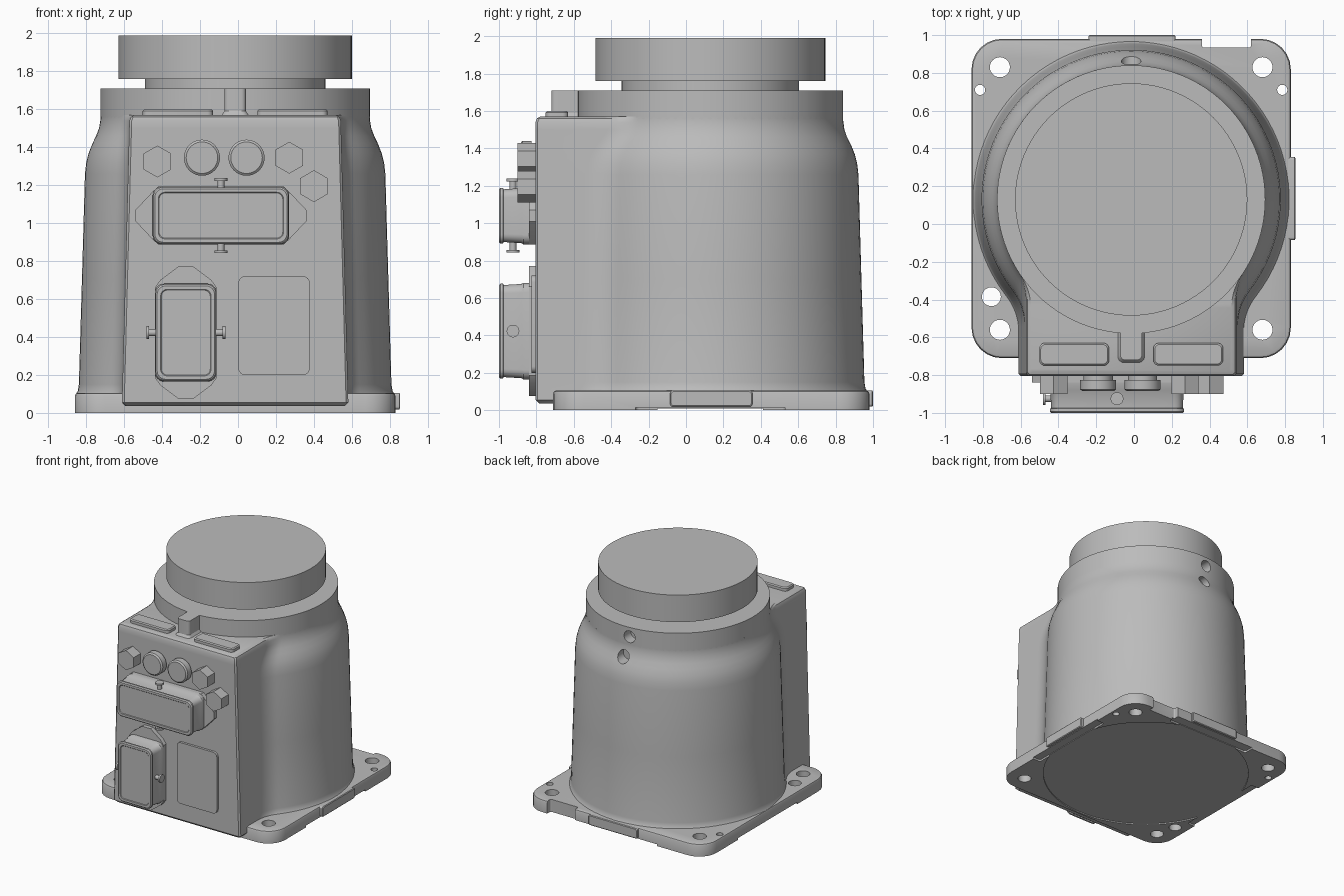
import bpy, bmesh
from math import sin, cos, pi, sqrt, atan2
from mathutils import Vector

if "Cube" in bpy.data.objects:
    bpy.data.objects.remove(bpy.data.objects["Cube"])

grey = bpy.data.materials.new("cast grey")
grey.use_nodes = True
colour = (0.5, 0.5, 0.5, 1)
grey.diffuse_color = colour
grey.node_tree.nodes["Principled BSDF"].inputs["Base Color"].default_value = colour

CX, CY = -0.015, 0.13      # main axis
FACE = -0.805              # front panel plane


def smooth(ob):
    bpy.ops.object.select_all(action='DESELECT')
    ob.select_set(True)
    bpy.context.view_layer.objects.active = ob
    bpy.ops.object.shade_smooth_by_angle(angle=0.55)


def stack(name, rings):
    """Skin a list of equal-length 3D rings and cap both ends."""
    bm = bmesh.new()
    loops = [[bm.verts.new(p) for p in ring] for ring in rings]
    n = len(loops[0])
    for a, b in zip(loops, loops[1:]):
        for i in range(n):
            j = (i + 1) % n
            bm.faces.new((a[i], a[j], b[j], b[i]))
    bm.faces.new(loops[0])
    bm.faces.new(loops[-1])
    bmesh.ops.recalc_face_normals(bm, faces=bm.faces)
    me = bpy.data.meshes.new(name)
    bm.to_mesh(me)
    bm.free()
    me.materials.append(grey)
    ob = bpy.data.objects.new(name, me)
    bpy.context.collection.objects.link(ob)
    smooth(ob)
    return ob


def put(points, depth, axis):
    """Place a 2D outline at a depth along an axis."""
    if axis == 'z':
        return [(u, v, depth) for u, v in points]
    if axis == 'y':
        return [(u, depth, v) for u, v in points]
    return [(depth, u, v) for u, v in points]


def circle(u, v, r, n=64, start=0.0):
    return [(u + r * cos(start + 2 * pi * i / n), v + r * sin(start + 2 * pi * i / n))
            for i in range(n)]


def rounded(u, v, hw, hh, r, steps=6):
    pts = []
    for k, (sx, sy) in enumerate(((1, 1), (-1, 1), (-1, -1), (1, -1))):
        for i in range(steps + 1):
            a = (k + i / steps) * pi / 2
            pts.append((u + sx * (hw - r) + r * cos(a), v + sy * (hh - r) + r * sin(a)))
    return pts


def disc(name, u, v, axis, layers, n=64, start=0.0):
    """Turned part from (depth, radius) pairs."""
    return stack(name, [put(circle(u, v, r, n, start), d, axis) for d, r in layers])


def slab(name, u, v, hw, hh, r, axis, layers):
    """Rounded block from (depth, inset) pairs."""
    return stack(name, [put(rounded(u, v, hw - s, hh - s, r - s * 0.5), d, axis)
                        for d, s in layers])


def cut(ob, cutter):
    cutter.hide_render = True
    mod = ob.modifiers.new("cut", 'BOOLEAN')
    mod.operation = 'DIFFERENCE'
    mod.solver = 'EXACT'
    mod.object = cutter
    bpy.ops.object.select_all(action='DESELECT')
    bpy.context.view_layer.objects.active = ob
    ob.select_set(True)
    bpy.ops.object.modifier_apply(modifier=mod.name)
    bpy.data.objects.remove(cutter)


# Housing: round column blended into a tapered front box with fillets
def housing_ring(z, R, inset):
    w, f = 0.598 - 0.0265 * z - inset, 0.3
    front = FACE - CY + inset
    yc = -sqrt((R + f) ** 2 - (w + f) ** 2)
    half = [(w - 0.012, front), (w, front + 0.012)]
    end = atan2(-yc, -(w + f))
    for i in range(9):                      # fillet arc
        a = pi + (end - pi) * i / 8
        half.append((w + f + f * cos(a), yc + f * sin(a)))
    a0 = atan2(yc, w + f)
    for i in range(1, 33):                  # column arc to the back
        a = a0 + (pi / 2 - a0) * i / 32
        half.append((R * cos(a), R * sin(a)))
    ring = half + [(-x, y) for x, y in reversed(half[:-1])]
    return [(CX + x, CY + y, z) for x, y in ring]


housing = stack("housing", [housing_ring(*s) for s in (
    (0.035, 0.825, 0.02), (0.055, 0.825, 0), (0.1, 0.84, 0), (0.115, 0.83, 0),
    (0.15, 0.824, 0), (0.7, 0.808, 0), (1.26, 0.792, 0), (1.32, 0.785, 0),
    (1.37, 0.772, 0), (1.42, 0.752, 0), (1.46, 0.733, 0), (1.5, 0.718, 0),
    (1.54, 0.711, 0), (1.56, 0.71, 0.008), (1.57, 0.71, 0.025))])
cut(housing, disc("hole_cutter", CX, 1.46, 'y', [(CY + 0.66, 0.052), (1.2, 0.052)], 32))
smooth(housing)

# Collar, neck and top disc
collar = disc("collar", CX, CY, 'z', [(1.555, 0.71), (1.71, 0.71)], 96)
cut(collar, disc("hole_cutter", CX - 0.04, 1.63, 'y', [(CY + 0.62, 0.05), (1.2, 0.05)], 32))
smooth(collar)
disc("neck", CX, CY, 'z', [(1.7, 0.475), (1.77, 0.475)], 96)
disc("top_disc", CX, CY, 'z', [(1.76, 0.615), (1.99, 0.615)], 96)

# Ledge details behind the panel
slab("collar_rib", CX, -0.62, 0.057, 0.1, 0.025, 'z', [(1.56, -0.02), (1.59, 0), (1.71, 0)])
for x in (-0.317, 0.287):
    slab("ledge_boss", x, -0.69, 0.185, 0.06, 0.03, 'z', [(1.56, 0), (1.592, 0), (1.6, 0.008)])

# Base flange with mounting holes, notch and shallow relief underneath
flange = slab("base_flange", CX, 0.135, 0.845, 0.845, 0.16, 'z',
              [(0, 0), (0.09, 0), (0.101, 0.005), (0.106, 0.016)])
holes = [(x, y, 0.053) for x in (-0.71, 0.68) for y in (-0.56, 0.83)]
holes += [(-0.755, -0.385, 0.05), (-0.815, 0.71, 0.027), (0.785, 0.71, 0.027)]
for x, y, r in holes:
    cut(flange, disc("hole_cutter", x, y, 'z', [(-0.1, r), (0.3, r)], 32))
cut(flange, slab("notch_cutter", 0.49, 1.0, 0.13, 0.065, 0.01, 'z', [(-0.1, 0), (0.3, 0)]))
for x, y, hw, hh in ((0.86, 0.13, 0.1, 0.4), (-0.89, 0.13, 0.1, 0.4), (CX, 1.0, 0.4, 0.1)):
    cut(flange, slab("relief_cutter", x, y, hw, hh, 0.02, 'z', [(-0.1, 0), (0.015, 0)]))
cut(flange, disc("underside_cutter", CX, CY, 'z', [(-0.1, 0.825), (0.01, 0.825)], 96))
smooth(flange)
slab("side_pad", 0.135, 0.062, 0.22, 0.043, 0.015, 'x', [(0.75, 0), (0.85, 0), (0.855, 0.006)])
slab("back_pad", -0.01, 0.062, 0.23, 0.043, 0.015, 'y', [(0.9, 0), (0.995, 0), (1.0, 0.006)])


# Connectors: pointed flange plate, hood with a lid rim, and two locking pegs
def connector(name, u, v, hw, hh, tip, wide):
    k = 0.82
    if wide:
        half = [(hw + tip, 0.03), (hw, hh * k), (hw - 0.03, hh)]
    else:
        half = [(hw, hh - 0.02), (hw * k, hh + 0.02), (0.04, hh + tip)]
    quarter = half + [(-x, z) for x, z in reversed(half)]
    outline = quarter + [(-x, -z) for x, z in quarter]
    plate = [(u + x, v + z) for x, z in outline]
    stack(name + "_plate", [put(plate, FACE + 0.01, 'y'), put(plate, FACE - 0.035, 'y')])
    slab(name + "_hood", u, v, hw, hh, 0.05, 'y',
         [(FACE, 0), (-0.87, 0), (-0.88, 0.006), (-0.975, 0.012), (-0.978, 0.004),
          (-0.992, 0.004), (-1.0, 0.012), (-1.0, 0.03), (-0.996, 0.034)])
    for s in (-1, 1):
        edge = hh if wide else hw
        base = v if wide else u
        layers = [(base + s * (edge + d), r) for d, r in
                  ((-0.03, 0.018), (0.03, 0.018), (0.03, 0.034), (0.045, 0.034))]
        if wide:
            disc(name + "_peg", u, -0.925, 'z', layers, 20)
        else:
            disc(name + "_peg", -0.925, v, 'x', layers, 20)


connector("wide_connector", -0.09, 1.04, 0.36, 0.153, 0.09, True)
connector("tall_connector", -0.275, 0.423, 0.163, 0.258, 0.09, False)

# Hexagonal plugs, round caps and the cover plate
for x, z in ((-0.425, 1.325), (0.27, 1.345), (0.4, 1.195)):
    disc("hex_plug", x, z, 'y', [(FACE + 0.01, 0.084), (-0.9, 0.084)], 6, pi / 2)
for x in (-0.19, 0.045):
    disc("round_cap", x, 1.345, 'y', [(FACE + 0.01, 0.078), (-0.825, 0.078), (-0.825, 0.095),
                                     (-0.875, 0.095), (-0.885, 0.083)], 40)
slab("cover_plate", 0.19, 0.46, 0.188, 0.26, 0.035, 'y', [(FACE + 0.01, 0), (-0.825, 0)])
